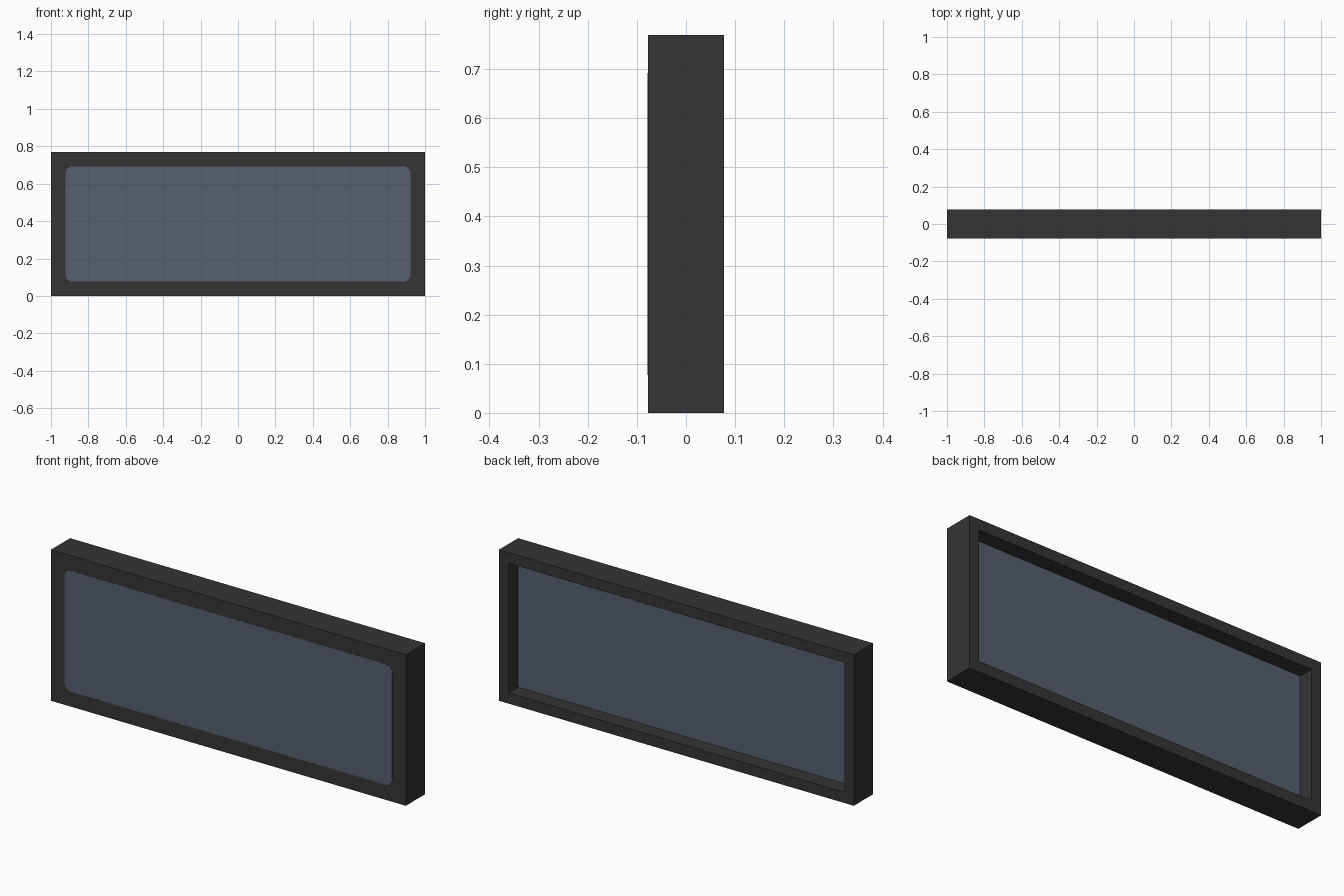
import bpy, bmesh
from math import cos, sin, pi

old = bpy.data.objects.get("Cube")
if old:
    bpy.data.objects.remove(old, do_unlink=True)

U = 1 / 13                        # border width, also half the depth
WIDTH, DEPTH, HEIGHT = 26 * U, 2 * U, 10 * U


def material(name, color):
    m = bpy.data.materials.new(name)
    m.use_nodes = True
    m.diffuse_color = (*color, 1)
    m.node_tree.nodes["Principled BSDF"].inputs["Base Color"].default_value = (*color, 1)
    return m


def add_object(name, bm, *mats):
    me = bpy.data.meshes.new(name)
    bmesh.ops.recalc_face_normals(bm, faces=bm.faces)
    bm.to_mesh(me)
    bm.free()
    for m in mats:
        me.materials.append(m)
    ob = bpy.data.objects.new(name, me)
    bpy.context.collection.objects.link(ob)
    return ob


charcoal = material("charcoal frame", (0.035, 0.035, 0.035))
glass = material("blue grey glass", (0.095, 0.117, 0.156))

# Frame: a box with a square-cornered recess in the back, glazed on its floor
bm = bmesh.new()
bmesh.ops.create_cube(bm, size=1)
for v in bm.verts:
    v.co = (v.co.x * WIDTH, v.co.y * DEPTH, (v.co.z + 0.5) * HEIGHT)
bm.normal_update()
back = max(bm.faces, key=lambda f: f.normal.y)
bmesh.ops.inset_region(bm, faces=[back], thickness=U)
recess = bmesh.ops.extrude_discrete_faces(bm, faces=[back])["faces"]
for v in recess[0].verts:
    v.co.y -= U
recess[0].material_index = 1
add_object("window_frame", bm, charcoal, glass)

# Front pane: a thin rounded plate level with the frame
RADIUS, STEPS, PROUD = U / 2, 6, 0.001
bm = bmesh.new()
outline = []
for corner, (sx, sz) in enumerate([(1, 1), (-1, 1), (-1, -1), (1, -1)]):
    cx = sx * (WIDTH / 2 - U - RADIUS)
    cz = HEIGHT / 2 + sz * (HEIGHT / 2 - U - RADIUS)
    for i in range(STEPS + 1):
        a = (corner + i / STEPS) * pi / 2
        outline.append(bm.verts.new((cx + RADIUS * cos(a), -DEPTH / 2 - PROUD, cz + RADIUS * sin(a))))
pane = bm.faces.new(outline)
side = bmesh.ops.extrude_face_region(bm, geom=[pane], use_keep_orig=True)["geom"]
for v in side:
    if isinstance(v, bmesh.types.BMVert):
        v.co.y += 3 * PROUD
add_object("front_glass", bm, glass)
